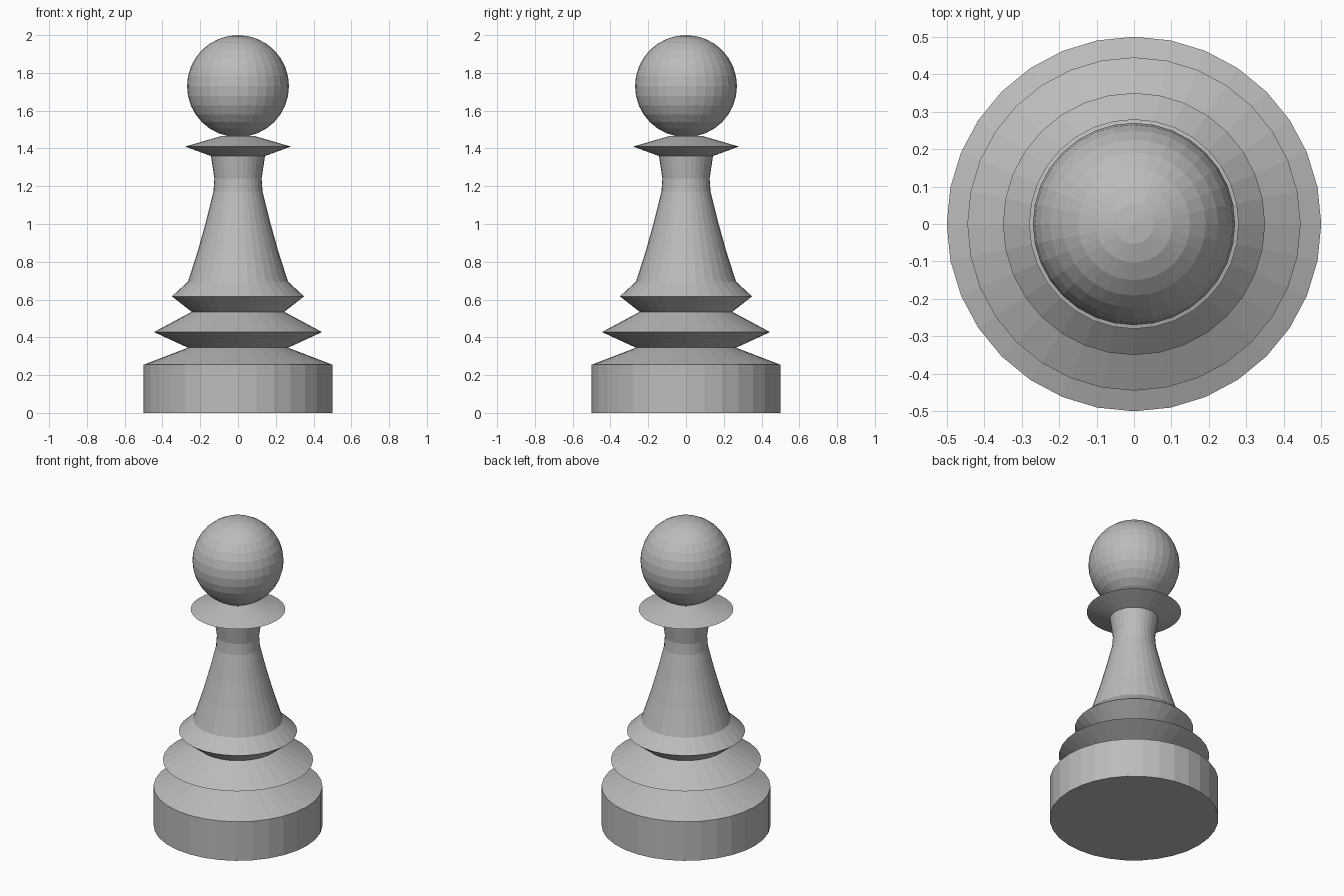
import bpy, bmesh, math

if "Cube" in bpy.data.objects:
    bpy.data.objects.remove(bpy.data.objects["Cube"])

SIDES = 32

grey = bpy.data.materials.new("stone_grey")
grey.diffuse_color = (0.5, 0.5, 0.5, 1)
grey.use_nodes = True
grey.node_tree.nodes["Principled BSDF"].inputs["Base Color"].default_value = grey.diffuse_color


def add_object(name, bm):
    bmesh.ops.recalc_face_normals(bm, faces=bm.faces)
    mesh = bpy.data.meshes.new(name)
    bm.to_mesh(mesh)
    bm.free()
    mesh.materials.append(grey)
    obj = bpy.data.objects.new(name, mesh)
    bpy.context.collection.objects.link(obj)
    return obj


def lathe(name, profile):
    """Turn a (radius, height) profile around z and cap both ends."""
    bm = bmesh.new()
    rings = [[bm.verts.new((r * math.cos(2 * math.pi * i / SIDES),
                            r * math.sin(2 * math.pi * i / SIDES), z))
              for i in range(SIDES)] for r, z in profile]
    for low, high in zip(rings, rings[1:]):
        for i in range(SIDES):
            j = (i + 1) % SIDES
            bm.faces.new((low[i], low[j], high[j], high[i]))
    bm.faces.new(rings[0][::-1])
    bm.faces.new(rings[-1])
    return add_object(name, bm)


# Turned body: drum base, two flared rings, tapering stem, thin collar
lathe("pawn_body", [
    (0.50, 0.0), (0.50, 0.255),                      # drum base
    (0.265, 0.345), (0.445, 0.428), (0.245, 0.535),  # lower ring
    (0.35, 0.617), (0.265, 0.695),                   # upper ring
    (0.212, 0.86), (0.17, 1.01), (0.13, 1.17),       # stem
    (0.125, 1.24), (0.143, 1.36),                    # neck
    (0.28, 1.41), (0.09, 1.465),                     # collar
])

# Ball head resting on the collar
bm = bmesh.new()
bmesh.ops.create_uvsphere(bm, u_segments=SIDES, v_segments=16, radius=0.27)
bmesh.ops.translate(bm, verts=bm.verts, vec=(0, 0, 1.73))
add_object("ball_head", bm)
